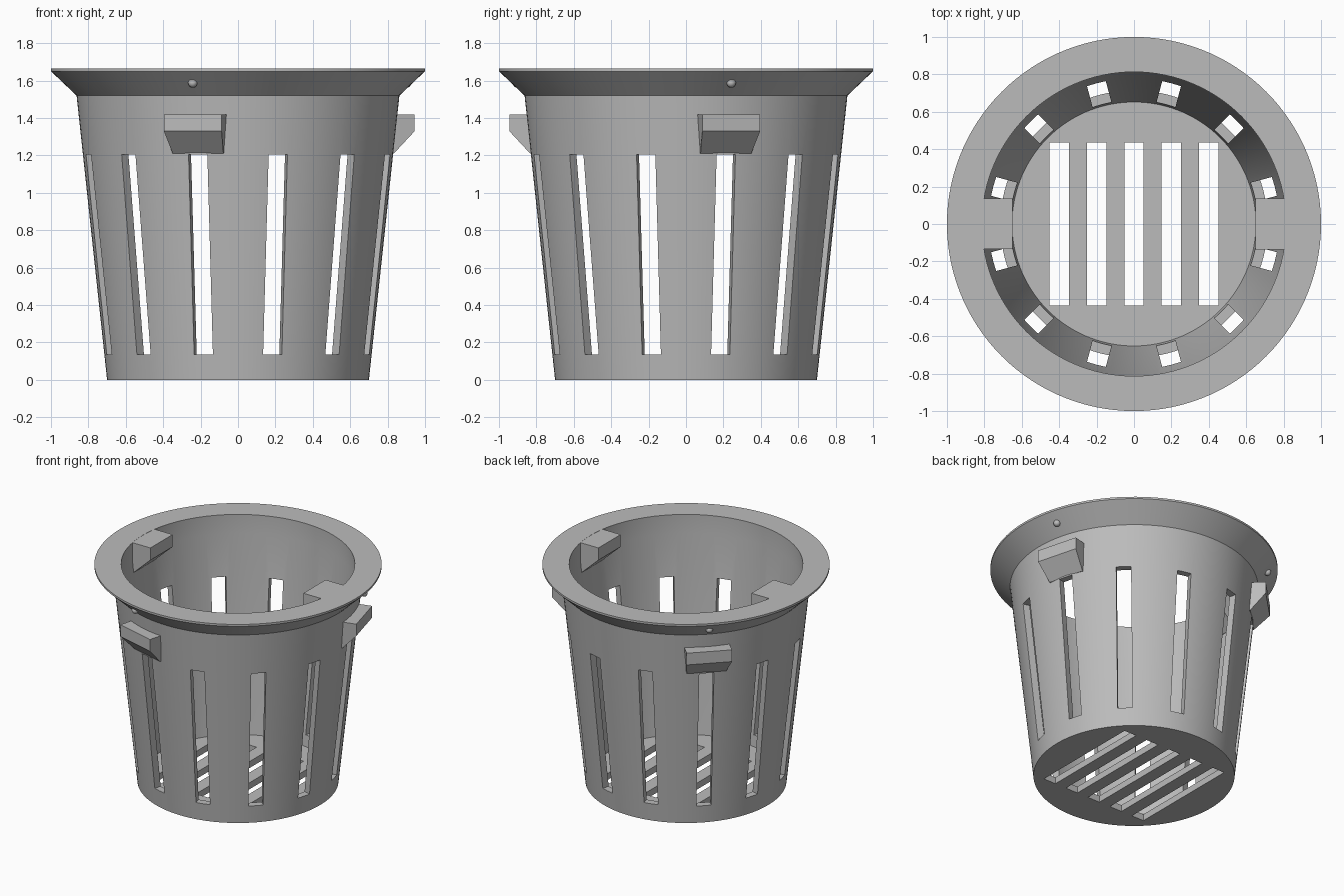
import bpy, bmesh
from math import radians, pi
from mathutils import Matrix, Vector

if "Cube" in bpy.data.objects:
    bpy.data.objects.remove(bpy.data.objects["Cube"])

# Single plastic colour
GREY = (0.5, 0.5, 0.5, 1)
plastic = bpy.data.materials.new("grey_plastic")
plastic.use_nodes = True
plastic.diffuse_color = GREY
plastic.node_tree.nodes["Principled BSDF"].inputs["Base Color"].default_value = GREY


def make_object(name, bm, smooth=False):
    bmesh.ops.recalc_face_normals(bm, faces=bm.faces[:])
    mesh = bpy.data.meshes.new(name)
    bm.to_mesh(mesh)
    bm.free()
    mesh.materials.append(plastic)
    ob = bpy.data.objects.new(name, mesh)
    bpy.context.collection.objects.link(ob)
    if smooth:
        smooth_object(ob)
    return ob


def activate(ob):
    bpy.ops.object.select_all(action='DESELECT')
    ob.select_set(True)
    bpy.context.view_layer.objects.active = ob


def smooth_object(ob):
    activate(ob)
    bpy.ops.object.shade_smooth_by_angle(angle=radians(25))


def add_box(bm, low, high, turn=0):
    """Axis-aligned box from corner to corner, turned about z."""
    low, high = Vector(low), Vector(high)
    place = Matrix.Translation((low + high) / 2) @ Matrix.Diagonal((high - low).to_4d())
    bmesh.ops.create_cube(bm, size=1, matrix=Matrix.Rotation(turn, 4, 'Z') @ place)


def wedge(name, sections, turn):
    """Solid from (radius, z, half width) corners, turned about z."""
    bm = bmesh.new()
    sides = [[bm.verts.new((r, s * w, z)) for r, z, w in sections] for s in (-1, 1)]
    for side in sides:
        bm.faces.new(side)
    for i in range(len(sections)):
        j = (i + 1) % len(sections)
        bm.faces.new((sides[0][i], sides[0][j], sides[1][j], sides[1][i]))
    bm.transform(Matrix.Rotation(turn, 4, 'Z'))
    return make_object(name, bm)


# Basket: tapered wall with flared rim, lathed, then capped top and bottom of floor
profile = [(0.7, 0), (0.863, 1.52), (1, 1.65), (1, 1.665),
           (0.813, 1.665), (0.813, 1.52), (0.652, 0.05)]
bm = bmesh.new()
verts = [bm.verts.new((r, 0, z)) for r, z in profile]
edges = [bm.edges.new(pair) for pair in zip(verts, verts[1:])]
bmesh.ops.spin(bm, geom=verts + edges, cent=(0, 0, 0), axis=(0, 0, 1),
               angle=2 * pi, steps=120)
bmesh.ops.remove_doubles(bm, verts=bm.verts[:], dist=0.0001)
bmesh.ops.holes_fill(bm, edges=[e for e in bm.edges if e.is_boundary], sides=0)
basket = make_object("basket", bm)

# Wall slots and floor slots
bm = bmesh.new()
for i in range(12):
    add_box(bm, (0.55, -0.052, 0.135), (1.05, 0.052, 1.205), radians(15 + 30 * i))
for i in range(-2, 3):
    add_box(bm, (0.2 * i - 0.052, -0.437, -0.1), (0.2 * i + 0.052, 0.437, 0.1))
cutter = make_object("slot_cutter", bm)
cutter.hide_render = True
cut = basket.modifiers.new("slots", 'BOOLEAN')
cut.operation, cut.solver, cut.object = 'DIFFERENCE', 'EXACT', cutter
activate(basket)
bpy.ops.object.modifier_apply(modifier=cut.name)
bpy.data.objects.remove(cutter)
smooth_object(basket)

# Three outer catches, each with a small bump above it on the flare
for n, degrees in enumerate((15, 135, 255), 1):
    turn = radians(degrees)
    wedge(f"outer_catch_{n}", [(0.825, 1.42, 0.16), (0.935, 1.42, 0.16),
                               (0.935, 1.33, 0.16), (0.825, 1.21, 0.14),
                               (0.8, 1.21, 0.14)], turn)
    bm = bmesh.new()
    bmesh.ops.create_uvsphere(bm, u_segments=16, v_segments=10, radius=0.025,
                              matrix=Matrix.Rotation(turn, 4, 'Z')
                              @ Matrix.Translation((0.934, 0, 1.588)))
    make_object(f"rim_bump_{n}", bm, smooth=True)

# Two inner lugs level with the rim
for name, turn in (("left_inner_lug", 0), ("right_inner_lug", pi)):
    wedge(name, [(0.83, 1.664, 0.135), (0.65, 1.664, 0.135),
                 (0.65, 1.57, 0.135), (0.8, 1.43, 0.135), (0.83, 1.43, 0.135)], turn)
